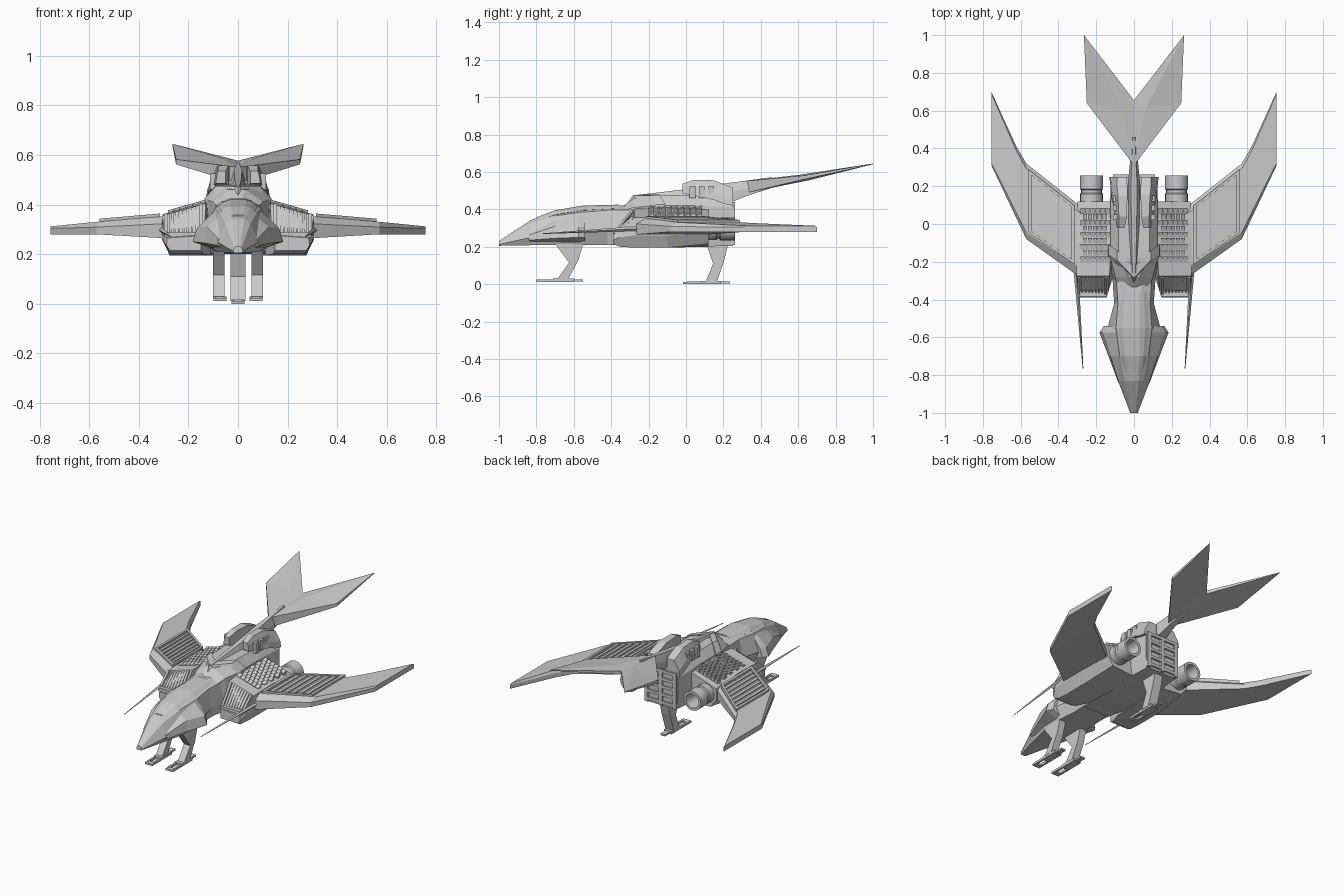
import bpy, bmesh, math
from mathutils import Vector


def make(name, verts, faces, mirror=False):
    me = bpy.data.meshes.new(name)
    me.from_pydata([tuple(v) for v in verts], [], faces)
    bm = bmesh.new()
    bm.from_mesh(me)
    bmesh.ops.remove_doubles(bm, verts=bm.verts, dist=1e-5)
    bmesh.ops.recalc_face_normals(bm, faces=bm.faces)
    bm.to_mesh(me)
    bm.free()
    ob = bpy.data.objects.new(name, me)
    bpy.context.collection.objects.link(ob)
    if mirror:
        ob.modifiers.new("mirror", 'MIRROR')
    return ob


def loft(name, rings, mirror=False):
    """Skin a list of equal-length 3D rings and cap both ends."""
    n = len(rings[0])
    verts = [p for r in rings for p in r]
    faces = [(k*n+i, k*n+(i+1) % n, (k+1)*n+(i+1) % n, (k+1)*n+i)
             for k in range(len(rings)-1) for i in range(n)]
    faces += [tuple(range(n)), tuple(range(len(verts)-n, len(verts)))]
    return make(name, verts, faces, mirror)


def hull(name, sections):
    """Symmetric loft: each section is y plus half outline, bottom to top."""
    rings = []
    for y, half in sections:
        loop = half + [(-x, z) for x, z in reversed(half)]
        rings.append([(x, y, z) for x, z in loop])
    return loft(name, rings)


def prism(name, profile, x0, x1, mirror=False):
    return loft(name, [[(x, y, z) for y, z in profile] for x in (x0, x1)], mirror)


def blocks(name, items, mirror=True):
    """Many 8-corner blocks in one object: each is (lower quad, upper quad)."""
    verts, faces = [], []
    for lo, hi in items:
        b = len(verts)
        verts += list(lo) + list(hi)
        faces += [(b+3, b+2, b+1, b), (b+4, b+5, b+6, b+7)]
        faces += [(b+i, b+(i+1) % 4, b+4+(i+1) % 4, b+4+i) for i in range(4)]
    return make(name, verts, faces, mirror)


def slab(quad, zf, h, h2=None):
    """Block lying on the surface z = zf(x); h at the first edge, h2 at the last."""
    hs = (h, h, h if h2 is None else h2, h if h2 is None else h2)
    return ([(x, y, zf(x)-.012) for x, y in quad],
            [(x, y, zf(x)+k) for (x, y), k in zip(quad, hs)])


def box(x0, x1, y0, y1, z0, z1):
    q = [(x0, y0), (x1, y0), (x1, y1), (x0, y1)]
    return [(x, y, z0) for x, y in q], [(x, y, z1) for x, y in q]


# Nose and neck
hull("nose_and_neck", [
    (-1.0, [(.015, .205), (.02, .212), (.015, .225), (.008, .23)]),
    (-.83, [(.06, .208), (.085, .25), (.05, .325), (.025, .342)]),
    (-.70, [(.09, .208), (.115, .27), (.075, .365), (.035, .39)]),
    (-.55, [(.10, .21), (.14, .28), (.095, .385), (.04, .413)]),
    (-.42, [(.09, .21), (.105, .28), (.085, .395), (.04, .42)]),
    (-.20, [(.10, .21), (.12, .28), (.10, .40), (.04, .42)])])
# Cheek armour, ending in a step behind the head
loft("cheek_plate", [
    [(.04, -.84, .215), (.083, -.84, .235), (.08, -.84, .262), (.04, -.84, .28)],
    [(.06, -.70, .212), (.135, -.70, .245), (.125, -.70, .31), (.06, -.70, .362)],
    [(.08, -.575, .215), (.183, -.575, .25), (.165, -.575, .305), (.08, -.575, .388)],
    [(.08, -.54, .22), (.16, -.54, .25), (.145, -.54, .305), (.08, -.54, .388)]], True)
# Canopy shell with frame bars
hull("canopy", [
    (-.80, [(.03, .32), (.048, .335), (.035, .348), (.02, .357)]),
    (-.70, [(.05, .36), (.068, .372), (.05, .387), (.03, .395)]),
    (-.55, [(.06, .38), (.08, .395), (.06, .41), (.03, .42)]),
    (-.36, [(.05, .39), (.07, .405), (.05, .418), (.03, .425)])])
# Main body
hull("main_body", [
    (-.34, [(.09, .205), (.10, .30), (.08, .39), (.01, .415)]),
    (-.28, [(.10, .205), (.115, .30), (.10, .41), (.03, .46)]),
    (-.18, [(.12, .20), (.13, .30), (.125, .42), (.08, .472)]),
    (.05, [(.12, .20), (.13, .30), (.125, .42), (.085, .475)]),
    (.25, [(.105, .205), (.12, .28), (.12, .41), (.09, .455)])])
# V-shaped collar ahead of the body
loft("collar", [
    [(0, -.33, .41), (0, -.285, .473), (0, -.23, .478), (0, -.23, .41)],
    [(.11, -.22, .40), (.09, -.19, .474), (.09, -.14, .478), (.11, -.14, .40)],
    [(.14, -.19, .37), (.135, -.16, .425), (.135, -.11, .425), (.14, -.11, .37)]], True)
# Spine running into the tail boom
hull("spine_boom", [(y, [(w, a), (w, (a+b)/2), (w*.5, b)]) for y, w, a, b in (
    (-.28, .015, .44, .475), (-.02, .028, .44, .505), (.22, .032, .43, .54),
    (.32, .022, .47, .553), (.46, .012, .515, .572))])
# Dorsal housings, bands and rear vents
dors = [(-.02, .05, .09, .08, .485, .535), (.04, .038, .10, .08, .475, .558),
        (.15, .035, .12, .085, .45, .555), (.20, .035, .125, .09, .43, .535),
        (.25, .04, .13, .09, .42, .515)]
loft("dorsal_housing", [[(a, y, z0), (b, y, z0), (b-.006, y, z0+.04), (c, y, z1), (a, y, z1)]
                        for y, a, b, c, z0, z1 in dors], True)
blocks("dorsal_band", [box(.085, .112, y, y+.03, .46, .525) for y in (.02, .07, .12)])
blocks("rear_frame", [box(-.11, .11, .24, .262, z, z+.018) for z in (.22, .27, .32, .37, .42)]
       + [box(s*.1-.012, s*.1+.012, .24, .262, .21, .44) for s in (-1, 0, 1)], False)

# Engine pods
loft("engine_pod", [[(x, y, z) for x, z in s] for y, s in (
    (-.39, [(.15, .215), (.275, .215), (.288, .235), (.285, .265), (.145, .275)]),
    (-.355, [(.14, .20), (.275, .20), (.30, .25), (.295, .285), (.135, .295)]),
    (-.275, [(.11, .195), (.275, .195), (.307, .26), (.305, .355), (.13, .405)]),
    (-.10, [(.10, .195), (.275, .195), (.307, .26), (.305, .36), (.12, .412)]),
    (.12, [(.10, .20), (.26, .215), (.30, .27), (.298, .34), (.115, .40)]))], True)
# Intake grille: slats and frame on the sloping front
grille = []
for x, w, lift in [(.15, .007, .014), (.292, .007, .014)] + [(.168+.0175*i, .004, .009) for i in range(7)]:
    zt = .405-(x-.13)*.28
    lo = [(x-w, -.36, .275), (x+w, -.36, .275), (x+w, -.275, zt-.01), (x-w, -.275, zt-.01)]
    grille.append((lo, [(a, b-lift, c+lift) for a, b, c in lo]))
grille.append(box(.145, .296, -.385, -.355, .27, .29))
blocks("intake_grille", grille)

# Feather scales on the pod tops, staggered rows of wedges
pod_z = lambda x: .412-(x-.12)*.285
scales = []
for r in range(9):
    for c in range(5 if r % 2 else 6):
        x = .142+.026*c+(.013 if r % 2 else 0)
        y = -.20+.032*r
        scales.append(slab([(x-.011, y), (x+.011, y), (x+.011, y+.029), (x-.011, y+.029)],
                           pod_z, .001, .011))
blocks("feather_scales", scales)

# Engine nozzles
circle = [(math.cos(a*math.tau/20), math.sin(a*math.tau/20)) for a in range(20)]
nozzle = loft("engine_nozzle", [[(.225+r*c, y, .295+r*s) for c, s in circle] for y, r in (
    (.05, .06), (.16, .06), (.165, .055), (.18, .055), (.185, .061), (.258, .061),
    (.258, .045), (.14, .036))], True)
bpy.context.view_layer.objects.active = nozzle
nozzle.select_set(True)
bpy.ops.object.shade_smooth_by_angle(angle=math.radians(30))

# Wings
loft("wing", [[(x, a, zb), (x, a, zt-.03*t), (x, a+.05*t, zt), (x, b-.04*t, zt),
               (x, b, zt-.03*t), (x, b, zb)] for x, a, b, zb, zt, t in (
    (.24, -.27, .07, .265, .358, 1), (.31, -.265, .115, .265, .352, 1),
    (.57, -.08, .32, .28, .33, .7), (.625, .035, .415, .28, .325, .6),
    (.755, .31, .70, .28, .312, .25))], True)
# Raised wing panel frame and ribs
wing_z = lambda x: .352-(x-.31)*.085
lead = lambda x: -.20+(x-.31)*.70
trail = lambda x: .075+(x-.31)*.79
bar = lambda x, w: [(x-w, lead(x-w)), (x+w, lead(x+w)), (x+w, trail(x+w)), (x-w, trail(x-w))]
panel = [slab(bar(x, .008), wing_z, .012) for x in (.322, .55)]
panel += [slab(bar(.352+.0335*i, .009), wing_z, .007) for i in range(6)]
for f, d in ((lead, -.018), (trail, .018)):
    panel.append(slab([(.315, f(.315)), (.558, f(.558)), (.558, f(.558)+d), (.315, f(.315)+d)],
                      wing_z, .012))
blocks("wing_panel", panel)
# Needle guns
loft("needle_gun", [[(x-w, y, z), (x, y, z-w), (x+w, y, z), (x, y, z+w)] for x, y, z, w in (
    (.31, -.16, .30, .016), (.303, -.30, .295, .012), (.27, -.765, .27, .002))], True)

# Forked tail
top = [(0, .31, .55), (.25, .64, .582), (.265, 1.0, .645), (0, .655, .577), (.06, .61, .585)]
low = [(0, .31, .485), (.25, .64, .562), (.265, 1.0, .641), (0, .655, .555), (.05, .61, .55)]
fan = [(0, 1, 4), (1, 2, 4), (2, 3, 4), (3, 0, 4)]
make("forked_tail", top + low, fan + [tuple(i+5 for i in f) for f in fan]
     + [(i, i+1, i+6, i+5) for i in range(3)], True)

# Landing gear
prism("front_leg", [(-.70, .215), (-.55, .215), (-.575, .13), (-.63, .025), (-.69, .025),
                    (-.625, .115)], .055, .10, True)
prism("rear_leg", [(.11, .21), (.225, .21), (.205, .13), (.165, .012), (.105, .012),
                   (.145, .11)], -.03, .03)


def foot(name, x, w, y, z, mirror):
    # Long sole with a slotted toe
    blocks(name, [box(x-w, x+w, y+.09, y+.20, z, z+.018), box(x-w, x-w*.5, y+.02, y+.10, z, z+.014),
                  box(x+w*.5, x+w, y+.02, y+.10, z, z+.014), box(x-w, x+w, y, y+.03, z, z+.012),
                  box(x-w*.6, x+w*.6, y+.19, y+.25, z+.003, z+.014)], mirror)


foot("front_foot", .073, .026, -.80, .012, True)
foot("rear_foot", 0, .027, -.015, 0, False)
